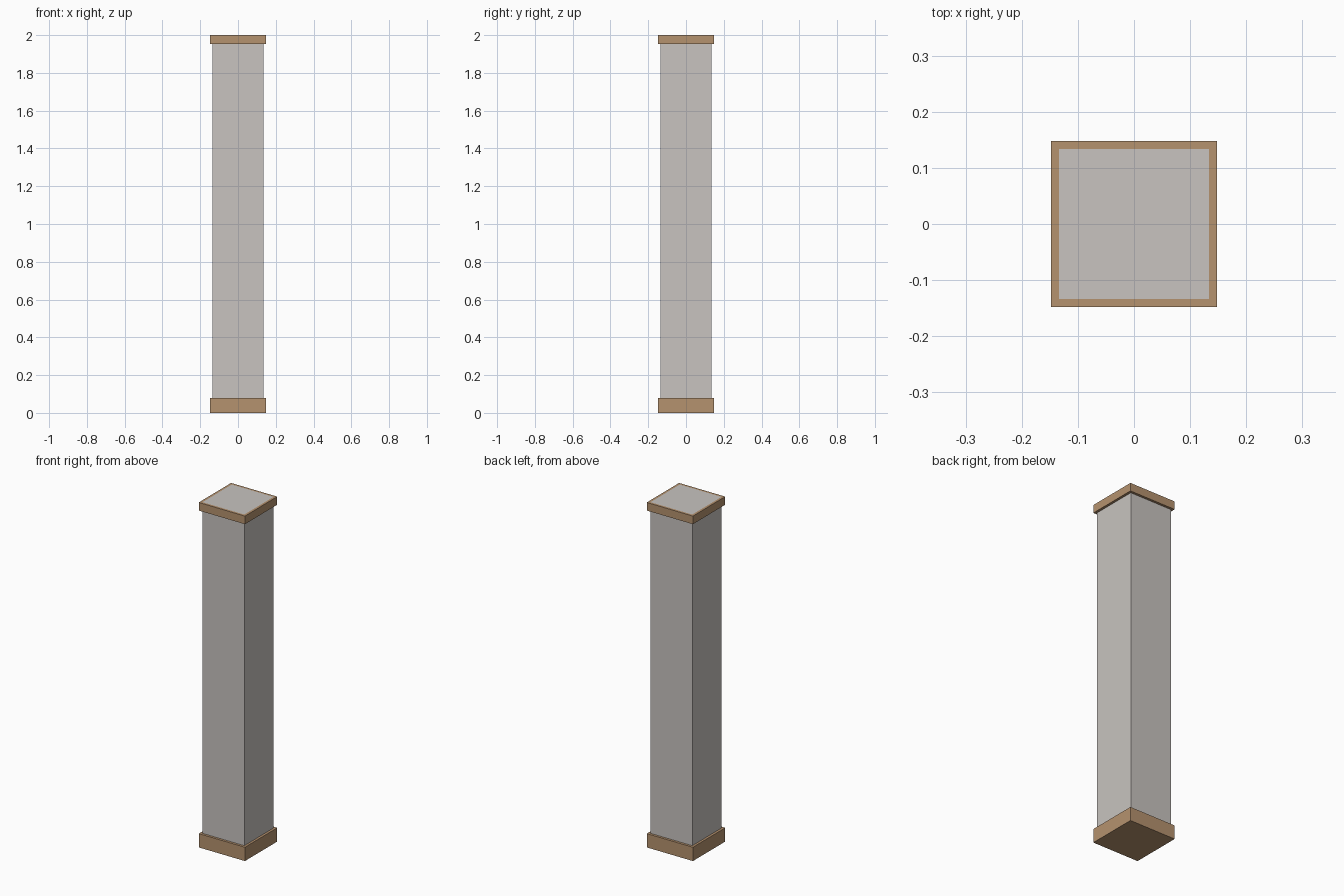
import bpy, bmesh

if "Cube" in bpy.data.objects:
    bpy.data.objects.remove(bpy.data.objects["Cube"])

SHAFT, TRIM = 0.134, 0.148   # half widths


def material(name, rgb):
    m = bpy.data.materials.new(name)
    m.diffuse_color = (*rgb, 1.0)
    m.use_nodes = True
    m.node_tree.nodes["Principled BSDF"].inputs["Base Color"].default_value = m.diffuse_color
    return m


stone = material("pale_grey_stone", (0.58, 0.55, 0.525))
wood = material("tan_trim", (0.462, 0.287, 0.156))


def finish(name, bm, mat):
    bmesh.ops.recalc_face_normals(bm, faces=bm.faces)
    me = bpy.data.meshes.new(name)
    bm.to_mesh(me)
    bm.free()
    me.materials.append(mat)
    ob = bpy.data.objects.new(name, me)
    bpy.context.collection.objects.link(ob)
    return ob


def box(name, half, z0, z1, mat):
    bm = bmesh.new()
    bmesh.ops.create_cube(bm, size=1)
    bmesh.ops.scale(bm, vec=(2 * half, 2 * half, z1 - z0), verts=bm.verts)
    bmesh.ops.translate(bm, vec=(0, 0, (z0 + z1) / 2), verts=bm.verts)
    return finish(name, bm, mat)


def square_frame(name, outer, inner, z0, z1, mat):
    # Square collar: sweep the four corners of a rectangular section
    bm = bmesh.new()
    section = [(outer, z0), (outer, z1), (inner, z1), (inner, z0)]
    rings = [[bm.verts.new((sx * r, sy * r, z)) for r, z in section]
             for sx, sy in ((1, 1), (-1, 1), (-1, -1), (1, -1))]
    for i in range(4):
        a, b = rings[i], rings[(i + 1) % 4]
        for j in range(4):
            k = (j + 1) % 4
            bm.faces.new((a[j], b[j], b[k], a[k]))
    return finish(name, bm, mat)


# Square shaft, flush with the top of the collar
box("shaft", SHAFT, 0.02, 2.0, stone)
# Solid base block
box("base_block", TRIM, 0.0, 0.08, wood)
# Collar around the top
square_frame("top_collar", TRIM, SHAFT, 1.953, 2.0, wood)
